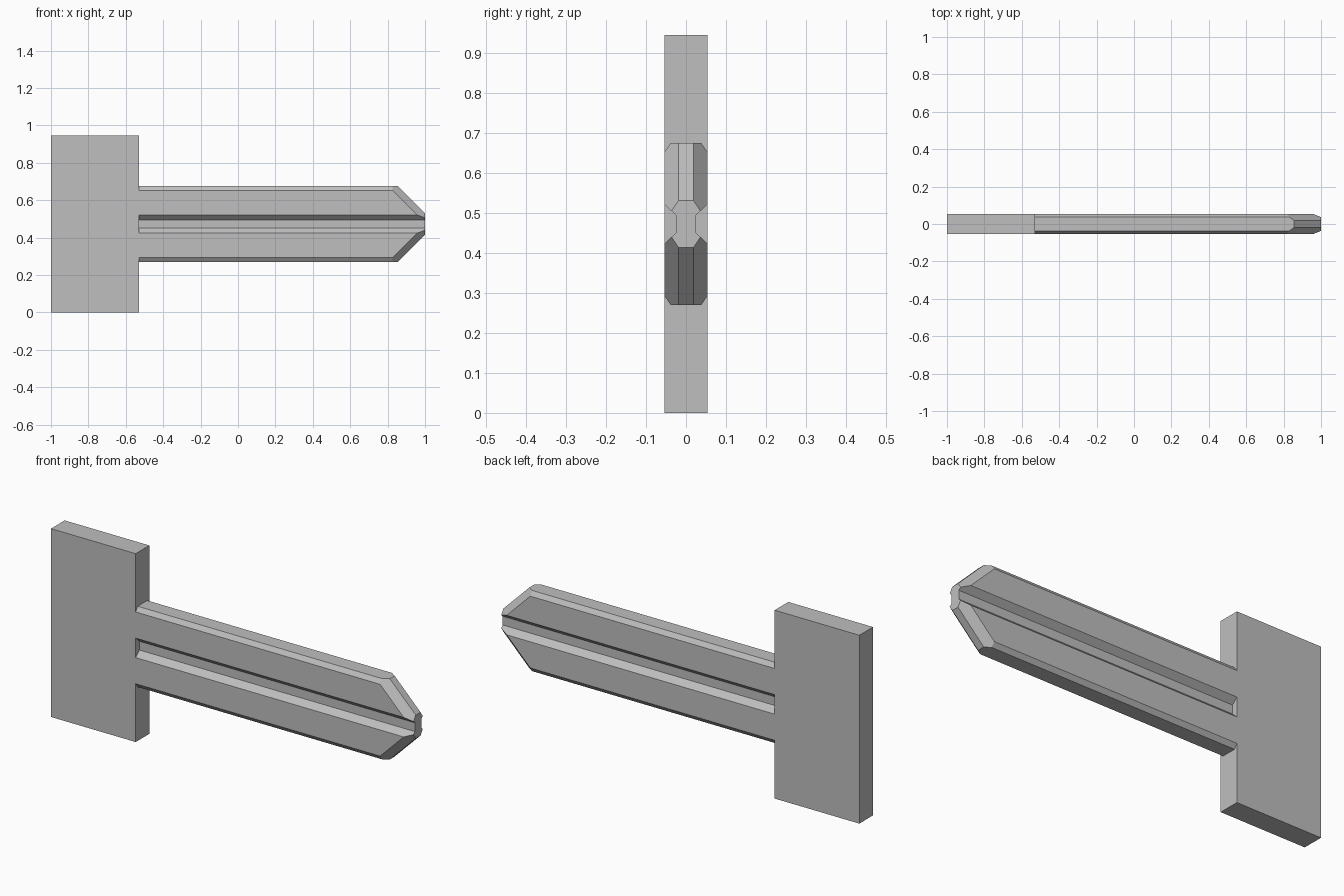
import bpy
import bmesh
from mathutils import Vector

if "Cube" in bpy.data.objects:
    bpy.data.objects.remove(bpy.data.objects["Cube"], do_unlink=True)

HALF_T = 0.054      # half thickness of handle and blade
MID_Z = 0.4725      # height of the blade's centre line
NECK_X = -0.53      # where the blade leaves the handle

steel = bpy.data.materials.new("plain grey metal")
grey = (0.52, 0.52, 0.52, 1.0)
steel.use_nodes = True
steel.diffuse_color = grey
steel.node_tree.nodes["Principled BSDF"].inputs["Base Color"].default_value = grey


def add_object(name, bm):
    bmesh.ops.recalc_face_normals(bm, faces=bm.faces)
    mesh = bpy.data.meshes.new(name)
    bm.to_mesh(mesh)
    bm.free()
    mesh.materials.append(steel)
    obj = bpy.data.objects.new(name, mesh)
    bpy.context.collection.objects.link(obj)
    return obj


def slice_off(bm, point, normal):
    """Cut away everything beyond a plane and cap the cut."""
    cut = bmesh.ops.bisect_plane(
        bm, geom=bm.verts[:] + bm.edges[:] + bm.faces[:], dist=1e-6,
        plane_co=point, plane_no=normal, clear_outer=True)
    rim = [e for e in cut["geom_cut"]
           if isinstance(e, bmesh.types.BMEdge) and e.is_boundary]
    bmesh.ops.holes_fill(bm, edges=rim, sides=0)


# Handle: plain rectangular slab
bm = bmesh.new()
bmesh.ops.create_cube(bm, size=1)
bmesh.ops.scale(bm, vec=(1 + NECK_X, 2 * HALF_T, 2 * MID_Z), verts=bm.verts)
bmesh.ops.translate(bm, vec=((NECK_X - 1) / 2, 0, MID_Z), verts=bm.verts)
add_object("handle", bm)

# Blade: bevelled bar with a groove on each side, from a quarter profile (y, height)
quarter = [(0.038, 0.2025), (HALF_T, 0.18), (HALF_T, 0.049), (0.025, 0.022)]
right_half = quarter + [(y, -h) for y, h in reversed(quarter)]
outline = right_half + [(-y, h) for y, h in reversed(right_half)]
bm = bmesh.new()
start = bm.faces.new([bm.verts.new((NECK_X, y, MID_Z + h)) for y, h in outline])
extruded = bmesh.ops.extrude_face_region(bm, geom=[start], use_keep_orig=True)
far = [v for v in extruded["geom"] if isinstance(v, bmesh.types.BMVert)]
bmesh.ops.translate(bm, vec=(1 - NECK_X, 0, 0), verts=far)

# Pointed tip: slanted cuts above and below, then a bevel on each side of them
for up in (1, -1):
    tip = Vector((1, 0, MID_Z + up * 0.0585))
    slice_off(bm, tip, Vector((1, 0, up)))
    for side in (1, -1):
        edge = tip + Vector((0, side * 0.019, 0))
        slice_off(bm, edge, Vector((1, side * 1.486, up)))
add_object("blade", bm)
